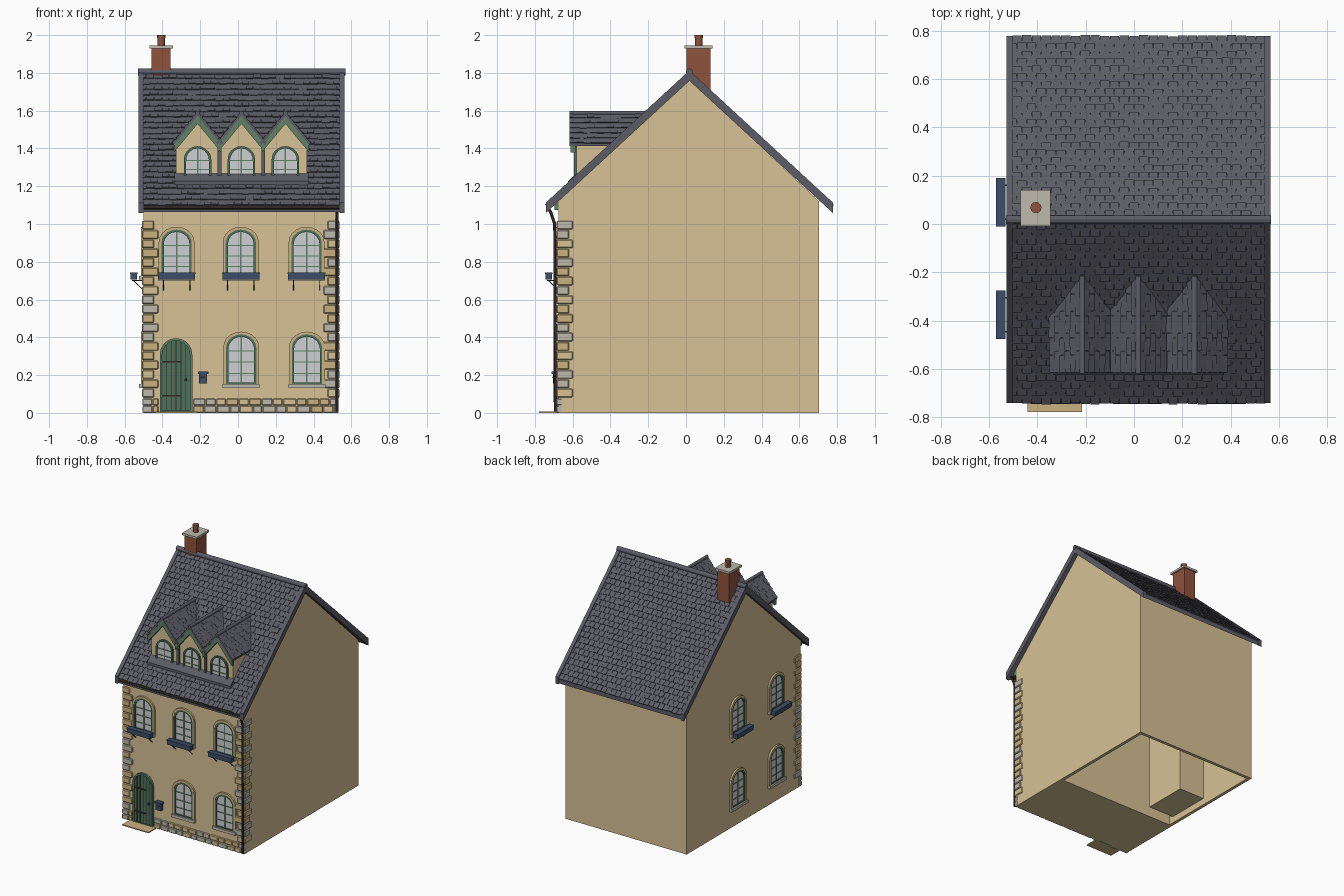
import bpy, bmesh, math, random
from mathutils import Matrix, Vector

random.seed(4)
if "Cube" in bpy.data.objects:
    bpy.data.objects.remove(bpy.data.objects["Cube"])


def colour(name, r, g, b):
    m = bpy.data.materials.new(name)
    m.use_nodes = True
    m.diffuse_color = (r, g, b, 1)
    m.node_tree.nodes["Principled BSDF"].inputs["Base Color"].default_value = (r, g, b, 1)
    return m


WALL = colour("cream render", .68, .54, .30)
SLATE = colour("grey slate", .107, .107, .133)
BRICK = colour("red brick", .28, .085, .045)
PALE = colour("pale stone", .52, .49, .42)
TAN = colour("tan stone", .60, .45, .22)
GREEN = colour("door green", .075, .16, .10)
TRIM = colour("sage trim", .12, .22, .14)
GLASS = colour("pale glass", .62, .63, .65)
BLUE = colour("slate blue", .045, .075, .14)
IRON = colour("dark iron", .028, .022, .018)


class Part:
    """Collects solids into one object."""

    def __init__(self, name, *mats, frame=None):
        self.name, self.mats, self.frame = name, mats, frame or Matrix()
        self.bm = bmesh.new()

    def loft(self, a, b, mat=0):
        va, vb = ([self.bm.verts.new(p) for p in ring] for ring in (a, b))
        faces = [self.bm.faces.new(va), self.bm.faces.new(vb[::-1])]
        for i in range(len(va)):
            j = (i + 1) % len(va)
            faces.append(self.bm.faces.new((va[j], va[i], vb[i], vb[j])))
        for f in faces:
            f.material_index = mat

    def prism(self, pts, d0, d1, axis, mat=0):
        k = "xyz".index(axis)

        def place(p, d):
            q = list(p)
            q.insert(k, d)
            return q
        self.loft([place(p, d0) for p in pts], [place(p, d1) for p in pts], mat)

    def box(self, x0, x1, y0, y1, z0, z1, mat=0):
        self.prism([(x0, y0), (x1, y0), (x1, y1), (x0, y1)], z0, z1, "z", mat)

    def ring(self, outer, inner, d0, d1, mat=0):
        for i in range(len(outer)):
            j = (i + 1) % len(outer)
            self.prism([outer[i], outer[j], inner[j], inner[i]], d0, d1, "y", mat)

    def round(self, u, v, r, d0, d1, axis, mat=0, n=12):
        angles = [math.tau * i / n for i in range(n)]
        self.prism([(u + r * math.cos(t), v + r * math.sin(t)) for t in angles], d0, d1, axis, mat)

    def rod(self, p, q, r, mat=0):
        p, q = Vector(p), Vector(q)
        side = (q - p).orthogonal().normalized() * r
        other = side.cross(q - p).normalized() * r
        ends = (side, other, -side, -other)
        self.loft([p + e for e in ends], [q + e for e in ends], mat)

    def tiles(self, origin, up, along, rows, cols):
        """Overlapping courses of slates; up runs up the slope."""
        o, up, along = Vector(origin), Vector(up), Vector(along)
        n = up.cross(along).normalized()
        n = n if n.z > 0 else -n
        for r in range(rows):
            for c in range(cols + r % 2):
                a = max(0, c - r % 2 / 2) / cols + .001
                b = min(cols, c + 1 - r % 2 / 2) / cols - .001
                t = random.uniform(.005, .010)
                s = (r - random.uniform(0, .12)) / rows
                low = [o + up * s + along * x for x in (a, b)]
                top = [o + up * ((r + 1) / rows) + along * x for x in (a, b)]
                self.loft([low[0], low[1], top[1], top[0]],
                          [low[0] + n * t, low[1] + n * t, top[1] + n * .002, top[0] + n * .002])

    def finish(self, bevel=0, smooth=False):
        bmesh.ops.recalc_face_normals(self.bm, faces=self.bm.faces)
        me = bpy.data.meshes.new(self.name)
        self.bm.to_mesh(me)
        self.bm.free()
        for m in self.mats:
            me.materials.append(m)
        ob = bpy.data.objects.new(self.name, me)
        bpy.context.collection.objects.link(ob)
        ob.matrix_world = self.frame
        if bevel:
            mod = ob.modifiers.new("worn edges", "BEVEL")
            mod.width, mod.segments = bevel, 1
        if smooth:
            bpy.ops.object.select_all(action="DESELECT")
            ob.select_set(True)
            bpy.context.view_layer.objects.active = ob
            bpy.ops.object.shade_smooth_by_angle()
        return ob


def chevron(mid, half, eave, ridge, thick):
    return [(mid - half, eave), (mid, ridge), (mid + half, eave),
            (mid + half, eave - thick), (mid, ridge - thick), (mid - half, eave - thick)]


def arch(w, h, rise, e=0, n=10):
    """Arched outline shrunk by e on every side."""
    w, rise = w / 2 - e, rise - e / 2
    curve = [math.pi * i / n for i in range(n + 1)]
    top = [(-math.cos(t) * w, h - e - rise + math.sin(t) * rise) for t in curve]
    return [(-w, e)] + top + [(w, e)]


L, R, F, B = -.50, .53, -.675, .705      # wall planes
MID, RIDGE, EAVE = .018, 1.805, 1.105    # roof lines

# House body, hollow underneath at the rear
body = Part("house_walls", WALL)
body.prism([(F, 0), (B, 0), (B, 1.12), (MID, 1.765), (F, 1.12)], L, R, "x")
bm = body.bm
bmesh.ops.recalc_face_normals(bm, faces=bm.faces)
bmesh.ops.bisect_plane(bm, geom=bm.verts[:] + bm.edges[:] + bm.faces[:],
                       plane_co=(0, -.2, 0), plane_no=(0, 1, 0))
floor = [f for f in bm.faces if f.normal.z < -.9 and f.calc_center_median().y > 0]
bmesh.ops.inset_individual(bm, faces=floor, thickness=.035)
bmesh.ops.inset_individual(bm, faces=floor, thickness=.001, depth=-1.05)
body.finish()
breast = Part("chimney_breast", WALL)
breast.box(L + .02, -.26, -.14, .20, .05, 1.06)
breast.finish()

# Main roof
roof = Part("main_roof", SLATE)
roof.prism(chevron(MID, .755, EAVE - .006, RIDGE - .006, .035), -.515, .555, "x")
for s in (-1, 1):
    roof.tiles((-.505, MID + s * .755, EAVE - .006), (0, -s * .755, RIDGE - EAVE), (1.05, 0, 0), 24, 26)
roof.finish()
edges = Part("roof_edges", SLATE)
for x0 in (-.528, .538):
    edges.prism(chevron(MID, .76, EAVE + .008, RIDGE + .008, .055), x0, x0 + .027, "x")
edges.round(MID, RIDGE, .018, -.53, .568, "x")
edges.finish()

# Eaves and drainage
eaves = Part("eaves_board", TRIM)
eaves.box(L, R, F - .02, F + .01, 1.075, 1.12)
eaves.finish()
gutter = Part("gutter", IRON)
gutter.round(-.728, 1.088, .014, -.51, .55, "x")
gutter.finish(smooth=True)
curve = bpy.data.curves.new("downpipe", "CURVE")
curve.dimensions, curve.bevel_depth, curve.bevel_resolution = "3D", .008, 2
path = [(.525, -.73, 1.085), (.525, -.715, 1.06), (.525, -.695, 1.0), (.525, -.692, .008)]
line = curve.splines.new("POLY")
line.points.add(len(path) - 1)
for pt, co in zip(line.points, path):
    pt.co = (*co, 1)
curve.materials.append(IRON)
bpy.context.collection.objects.link(bpy.data.objects.new("downpipe", curve))

# Chimney
stack = Part("chimney", BRICK, PALE)
stack.box(-.458, -.357, .003, .130, 1.65, 1.93)
stack.box(-.469, -.345, -.008, .141, 1.93, 1.946, 1)
stack.finish()
pot = Part("chimney_pot", BRICK)
pot.round(-.406, .068, .02, 1.946, 1.985, "z")
pot.round(-.406, .068, .023, 1.985, 2.0, "z")
pot.finish(smooth=True)


def window(name, frame, w, h, rise, rows, sill=True):
    p = Part(name, TAN, TRIM, GLASS, GREEN, PALE, frame=frame)
    if sill:
        p.ring(arch(w + .03, h + .015, rise + .012), arch(w, h, rise), .01, -.014, 0)
        p.box(-w / 2 - .018, w / 2 + .018, -.024, .01, -.018, .004, 4)
    p.ring(arch(w, h, rise), arch(w, h, rise, .012), .01, -.012, 3)
    p.prism(arch(w, h, rise, .008), .01, -.004, "y", 2)
    p.box(-.004, .004, -.008, 0, .01, h - .01, 1)
    for i in range(1, rows):
        z = i * (h - rise * .4) / rows
        p.box(.01 - w / 2, w / 2 - .01, -.008, 0, z - .003, z + .003, 1)
    p.finish()


def flower_box(name, frame):
    p = Part(name, BLUE, IRON, frame=frame)
    p.box(-.098, .098, -.068, -.034, -.015, .02)
    p.box(-.101, .101, -.071, -.031, .014, .022)
    for x in (-.07, .07):
        p.rod((x, -.06, -.018), (x, .01, -.018), .004, 1)
        p.rod((x, -.055, -.018), (x, 0, -.07), .003, 1)
    p.finish()


# Front and left-hand side windows
def front(x, z):
    return Matrix.Translation((x, F, z))


def side(y, z):
    return Matrix.Translation((L, y, z)) @ Matrix.Rotation(-math.pi / 2, 4, "Z")


places = [("front", front, (-.325, .015, .363), (.017, .365)), ("side", side, (-.376, .09), (-.376, .09))]
for label, frame, uppers, lowers in places:
    for i, u in enumerate(uppers):
        window(f"{label}_upper_window_{i}", frame(u, .72), .16, .25, .07, 4)
        flower_box(f"{label}_flower_box_{i}", frame(u, .72))
    for i, u in enumerate(lowers):
        window(f"{label}_lower_window_{i}", frame(u, .15), .16, .265, .07, 4)

# Dormers
for i, c in enumerate((-.214, .018, .251)):
    d = Part(f"dormer_{i}", WALL, TRIM, SLATE)
    d.prism([(c - .114, 1.2), (c + .114, 1.2), (c + .114, 1.43), (c, 1.56), (c - .114, 1.43)], -.58, -.25, "y")
    d.prism(chevron(c, .126, 1.428, 1.58, .05), -.612, -.585, "y", 1)
    d.finish()
    t = Part(f"dormer_roof_{i}", SLATE)
    t.prism(chevron(c, .13, 1.428, 1.588, .014), -.616, -.215, "y")
    for s in (-1, 1):
        t.tiles((c + s * .13, -.616, 1.428), (-s * .13, 0, .16), (0, .40, 0), 6, 11)
    t.round(c, 1.587, .012, -.618, -.215, "y")
    t.finish()
    window(f"dormer_window_{i}", Matrix.Translation((c, -.58, 1.24)), .145, .172, .07, 3, sill=False)
flashing = Part("dormer_flashing", SLATE)
for x in (-.098, .134):
    flashing.box(x - .01, x + .01, -.592, -.57, 1.24, 1.44)
flashing.prism([(-.625, 1.20), (-.625, 1.227), (-.575, 1.272), (-.575, 1.24)], -.335, .372, "x")
flashing.finish()

# Plank door with its step
W, H, RISE = .172, .395, .086
door = Part("front_door", GREEN, TRIM, IRON, frame=front(-.328, 0))
door.prism(arch(W, H, RISE, .008), .01, -.008, "y")
door.ring(arch(W, H, RISE), arch(W, H, RISE, .012), .01, -.016, 1)
for i in range(-2, 3):
    x = i * .026
    top = H - RISE + RISE * math.sqrt(1 - (2 * x / W) ** 2) - .014
    door.box(x - .002, x + .002, -.010, 0, .01, top, 2)
for z in (.09, .27):
    door.box(-.075, .03, -.013, 0, z - .004, z + .004, 2)
door.round(.052, .175, .008, -.022, 0, "y", 2)
door.finish()
step = Part("door_step", TAN)
step.box(-.44, -.215, -.778, F, 0, .008)
step.finish()

# Letter box
post = Part("letter_box", BLUE, IRON)
post.box(-.207, -.163, -.705, F, .155, .205)
post.box(-.213, -.157, -.712, F, .205, .218)
post.box(-.198, -.172, -.708, F, .186, .192, 1)
post.finish()

# Corner stones and stone plinth
stones = Part("corner_stones", TAN, PALE, WALL)
for i in range(19):
    z = .082 + i * .0494
    for corner, inward in ((L, 1), (R, -1)):
        w = .078 if i % 2 else .056
        a, b = sorted((corner - inward * .008, corner + inward * w))
        stones.box(a, b, F - .01, F + (.056 if i % 2 else .076), z, z + .046, random.choice((0, 0, 1, 2)))
stones.finish(bevel=.005)
plinth = Part("stone_plinth", TAN, PALE, WALL)
for start, stop in ((L - .006, -.418), (-.236, R + .004)):
    for row in range(2):
        x = start
        while x < stop - .01:
            end = min(stop, x + random.uniform(.045, .075))
            plinth.box(x, end - .003, F - .012, F + .02, row * .039 + .001, row * .039 + .037,
                       random.choice((0, 1, 1, 2)))
            x = end
plinth.finish(bevel=.004)
